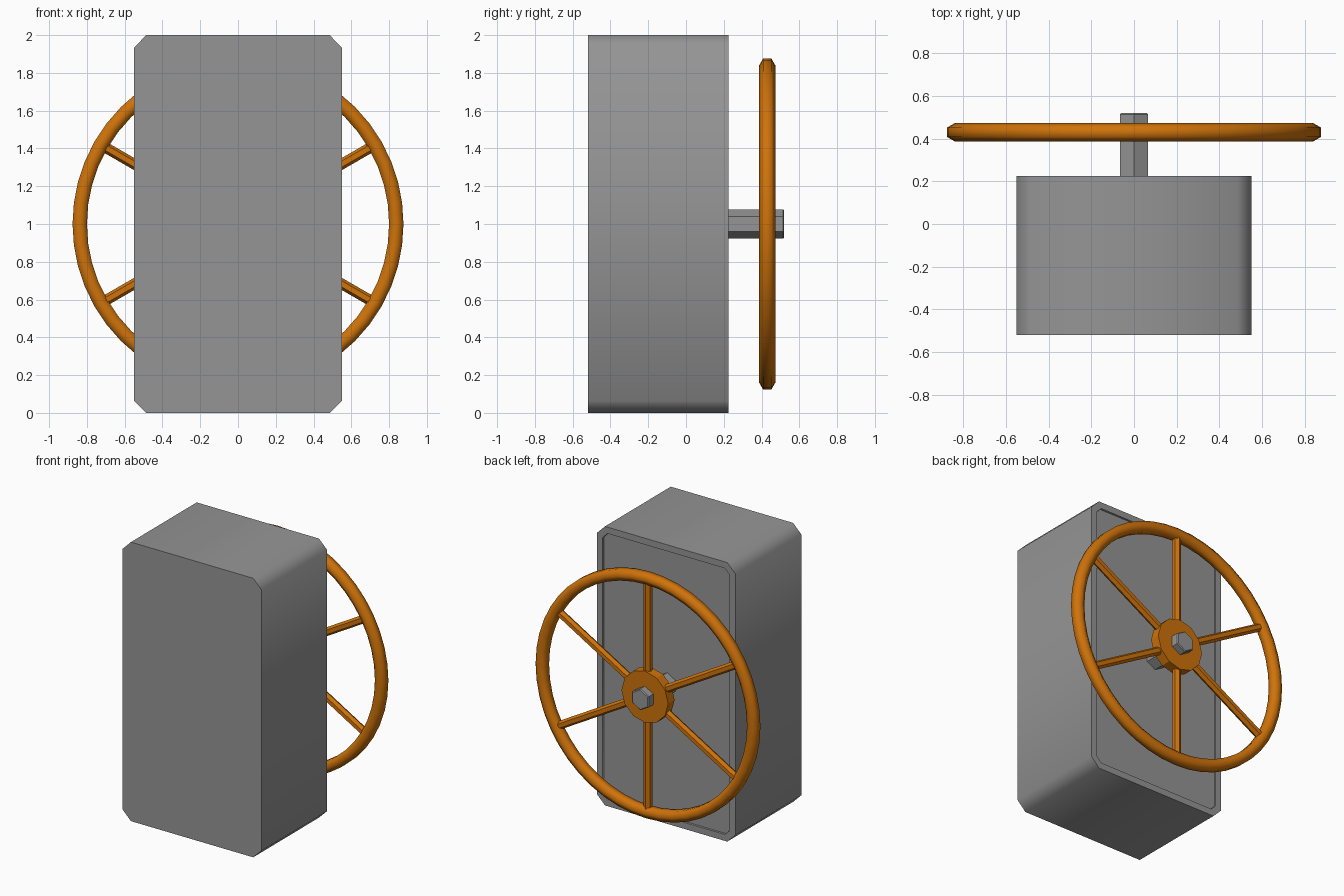
import bpy, bmesh, math
from mathutils import Matrix, Vector

if "Cube" in bpy.data.objects:
    bpy.data.objects.remove(bpy.data.objects["Cube"])

CENTRE_Z = 1.0
WHEEL_Y = 0.43


def paint(name, colour):
    material = bpy.data.materials.new(name)
    material.diffuse_color = (*colour, 1)
    material.use_nodes = True
    material.node_tree.nodes["Principled BSDF"].inputs["Base Color"].default_value = material.diffuse_color
    return material


orange = paint("orange_paint", (0.62, 0.17, 0.003))
grey = paint("dark_grey_metal", (0.3, 0.3, 0.3))


def finish(name, bm, material, smooth=None):
    bmesh.ops.recalc_face_normals(bm, faces=bm.faces[:])
    mesh = bpy.data.meshes.new(name)
    bm.to_mesh(mesh)
    bm.free()
    obj = bpy.data.objects.new(name, mesh)
    bpy.context.collection.objects.link(obj)
    mesh.materials.append(material)
    if smooth:
        bpy.ops.object.select_all(action='DESELECT')
        obj.select_set(True)
        bpy.context.view_layer.objects.active = obj
        bpy.ops.object.shade_smooth_by_angle(angle=math.radians(smooth))
    return obj


def add_rod(bm, start, end, radius, sides, turn=0.0):
    """Closed prism between two points; turn spins its cross-section."""
    start, end = Vector(start), Vector(end)
    axis = end - start
    matrix = (Matrix.Translation((start + end) / 2)
              @ axis.to_track_quat('Z', 'Y').to_matrix().to_4x4()
              @ Matrix.Rotation(turn, 4, 'Z'))
    bmesh.ops.create_cone(bm, cap_ends=True, segments=sides, radius1=radius,
                          radius2=radius, depth=axis.length, matrix=matrix)


# Housing: chamfered block with a shallow recessed panel on the back
bm = bmesh.new()
w, c = 0.55, 0.065
quarter = [(w, 1 - c), (w - c, 1)]
outline = (quarter + [(-x, z) for x, z in reversed(quarter)]
           + [(-x, -z) for x, z in quarter] + [(x, -z) for x, z in reversed(quarter)])
front = bm.faces.new([bm.verts.new((x, -0.52, z + CENTRE_Z)) for x, z in outline])
result = bmesh.ops.extrude_face_region(bm, geom=[front], use_keep_orig=True)
back = next(g for g in result["geom"] if isinstance(g, bmesh.types.BMFace))
bmesh.ops.translate(bm, verts=back.verts[:], vec=(0, 0.745, 0))
bmesh.ops.recalc_face_normals(bm, faces=bm.faces[:])
bmesh.ops.inset_region(bm, faces=[back], thickness=0.05)
bmesh.ops.inset_region(bm, faces=[back], thickness=0.002)
bmesh.ops.translate(bm, verts=back.verts[:], vec=(0, -0.012, 0))
finish("housing", bm, grey, smooth=50)

# Hexagonal shaft with its points up and down and a softened end
bm = bmesh.new()
add_rod(bm, (0, 0.19, CENTRE_Z), (0, 0.52, CENTRE_Z), 0.077, 6)
if max(v.co.z for v in bm.verts) < CENTRE_Z + 0.07:
    bmesh.ops.rotate(bm, verts=bm.verts[:], cent=(0, 0, CENTRE_Z),
                     matrix=Matrix.Rotation(math.radians(30), 3, 'Y'))
end_edges = [e for e in bm.edges if all(v.co.y > 0.5 for v in e.verts)]
bmesh.ops.bevel(bm, geom=end_edges, offset=0.006, segments=1, affect='EDGES')
finish("shaft", bm, grey)

# Wheel rim: hexagonal section swept round the wheel axis
bm = bmesh.new()
MAJOR, SECTION, RADIUS, TUBE = 48, 6, 0.838, 0.044
rings = []
for i in range(MAJOR):
    a = 2 * math.pi * i / MAJOR
    ring = []
    for j in range(SECTION):
        t = 2 * math.pi * (j + 0.5) / SECTION
        r = RADIUS + TUBE * math.cos(t)
        ring.append(bm.verts.new((r * math.sin(a), WHEEL_Y + TUBE * math.sin(t),
                                  CENTRE_Z + r * math.cos(a))))
    rings.append(ring)
for i in range(MAJOR):
    p, q = rings[i], rings[(i + 1) % MAJOR]
    for j in range(SECTION):
        k = (j + 1) % SECTION
        bm.faces.new((p[j], p[k], q[k], q[j]))
finish("wheel_rim", bm, orange, smooth=65)

# Six hexagonal spokes
bm = bmesh.new()
for i in range(6):
    a = math.radians(60 * i)
    d = Vector((math.sin(a), 0, math.cos(a)))
    origin = Vector((0, WHEEL_Y, CENTRE_Z))
    add_rod(bm, origin + d * 0.1, origin + d * 0.815, 0.028, 6)
finish("wheel_spokes", bm, orange)

# Twelve-sided hub
bm = bmesh.new()
add_rod(bm, (0, WHEEL_Y - 0.036, CENTRE_Z), (0, WHEEL_Y + 0.036, CENTRE_Z), 0.185, 12)
finish("wheel_hub", bm, orange)
